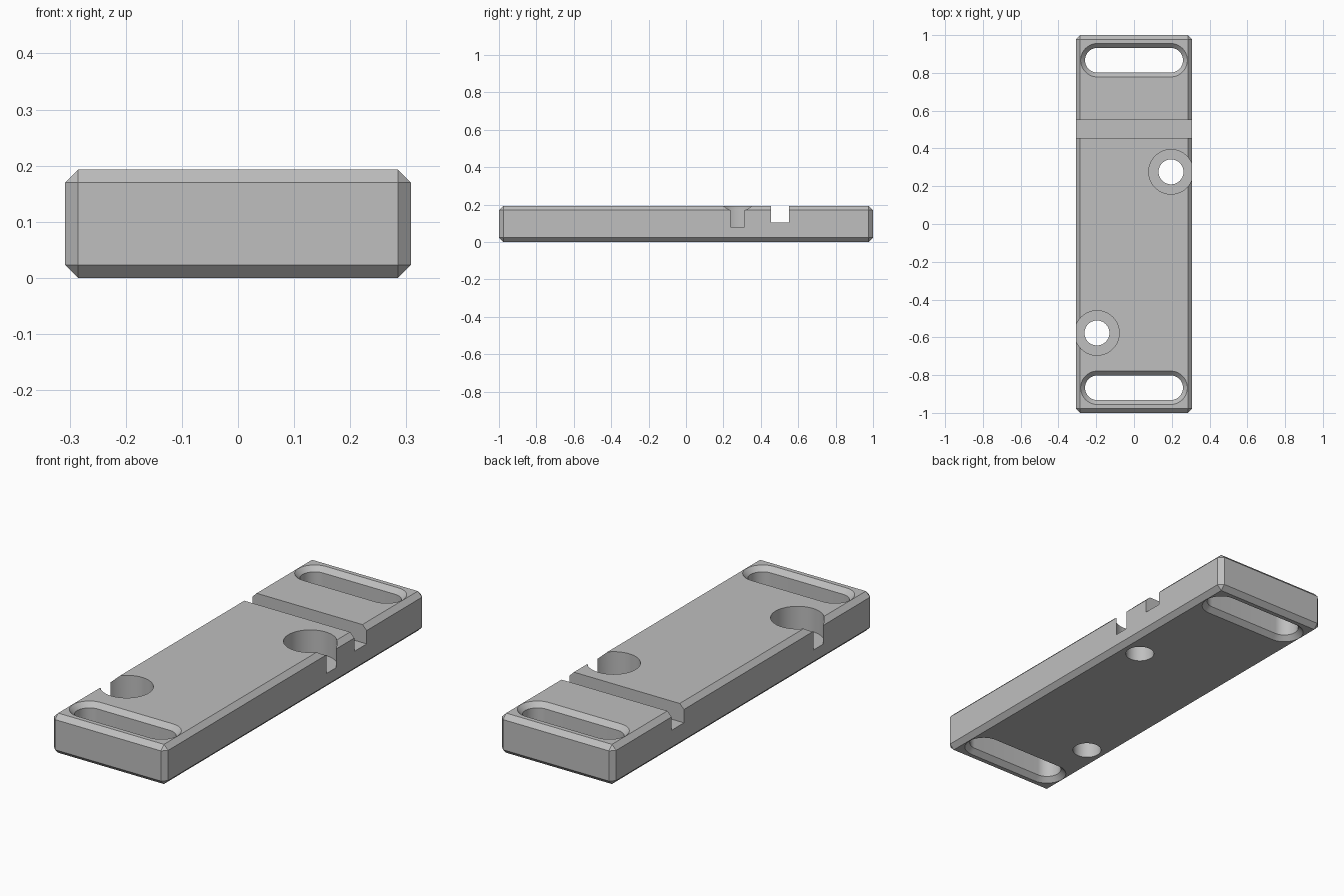
import bpy, bmesh, math

if "Cube" in bpy.data.objects:
    bpy.data.objects.remove(bpy.data.objects["Cube"])

W, L, H, C = 0.616, 2.0, 0.193, 0.023   # plate size and chamfer width

grey = bpy.data.materials.new("light grey")
grey.diffuse_color = (0.52, 0.52, 0.52, 1)
grey.use_nodes = True
grey.node_tree.nodes["Principled BSDF"].inputs["Base Color"].default_value = grey.diffuse_color


def make_object(name, bm):
    bmesh.ops.recalc_face_normals(bm, faces=bm.faces)
    mesh = bpy.data.meshes.new(name)
    bm.to_mesh(mesh)
    bm.free()
    mesh.materials.append(grey)
    obj = bpy.data.objects.new(name, mesh)
    bpy.context.collection.objects.link(obj)
    return obj


def box(name, size, centre, chamfer=0):
    bm = bmesh.new()
    bmesh.ops.create_cube(bm, size=1)
    bmesh.ops.scale(bm, vec=size, verts=bm.verts)
    bmesh.ops.translate(bm, vec=centre, verts=bm.verts)
    if chamfer:
        bmesh.ops.bevel(bm, geom=bm.edges[:], offset=chamfer, segments=1,
                        affect='EDGES')
    return make_object(name, bm)


def stadium(cx, cy, half, r, n=24):
    """Outline of a rounded slot; half is the straight half-length."""
    pts = []
    for side in (1, -1):
        for i in range(n + 1):
            a = math.pi * (i / n - 0.5) + (0 if side > 0 else math.pi)
            pts.append((cx + side * half + r * math.cos(a), cy + r * math.sin(a)))
    return pts


def circle(cx, cy, r, n=64):
    return [(cx + r * math.cos(2 * math.pi * i / n),
             cy + r * math.sin(2 * math.pi * i / n)) for i in range(n)]


def loft(name, sections):
    """Closed solid through (outline, z) sections of equal point count."""
    bm = bmesh.new()
    rings = [[bm.verts.new((x, y, z)) for x, y in pts] for pts, z in sections]
    for a, b in zip(rings, rings[1:]):
        for i in range(len(a)):
            j = (i + 1) % len(a)
            bm.faces.new((a[i], a[j], b[j], b[i]))
    bm.faces.new(rings[0][::-1])
    bm.faces.new(rings[-1])
    return make_object(name, bm)


# Chamfered plate
plate = box("plate", (W, L, H), (0, 0, H / 2), C)

# Cross groove
cutters = [box("groove_cutter", (1, 0.095, 0.2), (0, 0.503, 0.105 + 0.1))]

# End slots, flared at both faces
E = 0.02
for side in (1, -1):
    levels = [(-E, C + E), (C, 0), (H - C, 0), (H + E, C + E)]
    cutters.append(loft("slot_cutter", [
        (stadium(0, side * 0.867, 0.194, 0.0655 + grow), z) for z, grow in levels]))

# Counterbored screw holes, breaking out through the long sides
for x, y in ((0.196, 0.276), (-0.196, -0.577)):
    levels = [(-0.1, 0.066), (0.079, 0.066), (0.079, 0.118), (0.3, 0.118)]
    cutters.append(loft("screw_hole_cutter", [
        (circle(x, y, r), z) for z, r in levels]))

for cutter in cutters:
    mod = plate.modifiers.new(cutter.name, 'BOOLEAN')
    mod.operation = 'DIFFERENCE'
    mod.solver = 'EXACT'
    mod.object = cutter

# Bake the cuts, then remove the cutters
bpy.context.view_layer.update()
baked = bpy.data.meshes.new_from_object(
    plate.evaluated_get(bpy.context.evaluated_depsgraph_get()))
plate.modifiers.clear()
plate.data = baked
baked.materials.clear()
baked.materials.append(grey)
for cutter in cutters:
    bpy.data.objects.remove(cutter)

# Smooth the round walls, keep the edges sharp
bpy.context.view_layer.objects.active = plate
plate.select_set(True)
bpy.ops.object.shade_smooth_by_angle(angle=math.radians(30))
